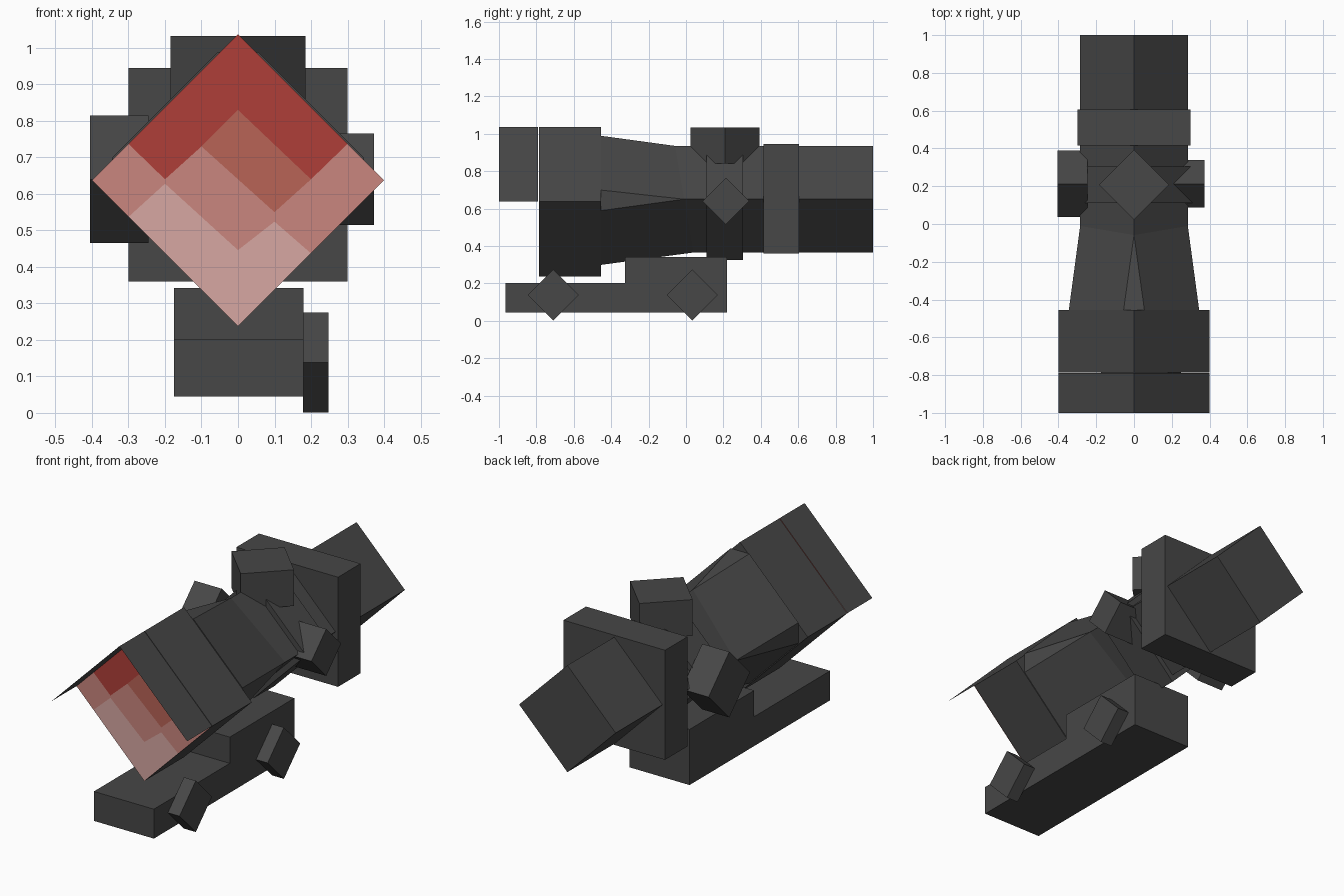
import bpy, bmesh
from mathutils import Vector

cube = bpy.data.objects.get("Cube")
if cube:
    bpy.data.objects.remove(cube, do_unlink=True)


def material(name, rgb):
    m = bpy.data.materials.new(name)
    m.use_nodes = True
    col = (*rgb, 1)
    m.diffuse_color = col
    m.node_tree.nodes["Principled BSDF"].inputs["Base Color"].default_value = col
    return m


GREY = material("dark_grey", (.063, .063, .063))
RED = material("deep_red", (.43, .049, .04))
RUST = material("rust_red", (.48, .125, .094))
PINK = material("dusty_pink", (.59, .24, .21))
PALE = material("pale_pink", (.68, .385, .36))


def finish(name, bm, mats=(GREY,), closed=True):
    if closed:
        bmesh.ops.remove_doubles(bm, verts=bm.verts, dist=.0001)
        bmesh.ops.recalc_face_normals(bm, faces=bm.faces)
    me = bpy.data.meshes.new(name)
    bm.to_mesh(me)
    bm.free()
    for m in mats:
        me.materials.append(m)
    ob = bpy.data.objects.new(name, me)
    bpy.context.collection.objects.link(ob)
    return ob


def loft(name, rings):
    """Join rings of equal point count and cap both ends."""
    bm = bmesh.new()
    rows = [[bm.verts.new(p) for p in ring] for ring in rings]
    n = len(rows[0])
    for a, b in zip(rows, rows[1:]):
        for i in range(n):
            j = (i + 1) % n
            bm.faces.new((a[i], a[j], b[j], b[i]))
    bm.faces.new(rows[0])
    bm.faces.new(rows[-1])
    return finish(name, bm)


def box(name, x, y, z):
    ring = [(x[0], y[0]), (x[1], y[0]), (x[1], y[1]), (x[0], y[1])]
    return loft(name, [[(a, b, h) for a, b in ring] for h in z])


def diamond(name, axis, center, r, span):
    """Square bar standing on a corner, running along the given axis."""
    u, v = [i for i in range(3) if i != axis]
    rings = []
    for s in span:
        ring = []
        for du, dv in ((r, 0), (0, r), (-r, 0), (0, -r)):
            p = [0, 0, 0]
            p[axis], p[u], p[v] = s, center[0] + du, center[1] + dv
            ring.append(p)
        rings.append(ring)
    return loft(name, rings)


def chamfered(y, z, r, c, tilt=0):
    """Diamond ring in the xz plane with its corners cut off by c."""
    pts = [(r, c), (c, r), (-c, r), (-r, c), (-r, -c), (-c, -r), (c, -r), (r, -c)]
    return [(px, y - tilt * pz, z + pz) for px, pz in pts]


# Main tube with the flaring front section
loft("main_tube", [chamfered(-.455, .644, .345, .055),
                   chamfered(-.01, .65, .285, 0, .17),
                   chamfered(1, .65, .285, 0)])

# Front hood, open shade above the lens
HZ, HR, LENS_Y = .637, .4, -.79
diamond("front_hood", 1, (0, HZ), HR, (LENS_Y + .003, -.455))
bm = bmesh.new()
edge = [(-HR, HZ), (0, HZ + HR), (HR, HZ)]
front = [bm.verts.new((x, -1, z)) for x, z in edge]
back = [bm.verts.new((x, LENS_Y, z)) for x, z in edge]
for i in range(2):
    bm.faces.new((front[i], front[i + 1], back[i + 1], back[i]))
for f in bm.faces:
    f.normal_update()
    if f.normal.z < 0:
        f.normal_flip()
finish("sun_shade", bm, closed=False)

# Lens in four zigzag colour bands
left, top, right, bottom = (-.4, HZ), (0, HZ + HR), (.4, HZ), (0, HZ - HR)
upper_l, upper_r = (-.3, HZ + .1), (.3, HZ + .1)
lower_l, lower_r = (-.3, HZ - .1), (.2, HZ - .2)
dip_l, shoulder, peak, dip_r = (-.2, .64), (-.1, .73), (0, .83), (.2, .64)
notch, crest, valley, hump = (.1, .55), (-.2, .628), (0, .446), (.1, .524)
bands = [
    [top, upper_r, dip_r, peak, shoulder, dip_l, upper_l],
    [peak, dip_r, notch, shoulder],
    [left, upper_l, dip_l, shoulder, notch, dip_r, upper_r, right,
     lower_r, hump, valley, crest, lower_l],
    [lower_l, crest, valley, hump, lower_r, bottom],
]
bm = bmesh.new()
for i, band in enumerate(bands):
    f = bm.faces.new([bm.verts.new((x, LENS_Y, z)) for x, z in band])
    f.material_index = i
    f.normal_update()
    if f.normal.y > 0:
        f.normal_flip()
finish("front_lens", bm, (RED, RUST, PINK, PALE), closed=False)

# Rear ring and turret housing
box("rear_ring", (-.3, .3), (.415, .605), (.36, .945))
diamond("turret_housing", 1, (0, .65), .325, (.11, .305))

# Adjustment turrets
diamond("top_turret", 2, (0, .208), .185, (.84, 1.033))
diamond("left_turret", 0, (.213, .64), .125, (.19, .372))
diamond("right_turret", 0, (.213, .64), .175, (-.405, -.245))

# Stepped mount as one extruded side profile
profile = [(-.965, .045), (.22, .045), (.22, .342), (-.325, .342),
           (-.325, .202), (-.965, .202)]
loft("mount_base", [[(x, y, z) for y, z in profile] for x in (-.175, .179)])

# Clamp nuts on the mount's left side
for name, y in (("front_nut", -.71), ("rear_nut", .033)):
    diamond(name, 0, (y, .138), .137, (.178, .248))
